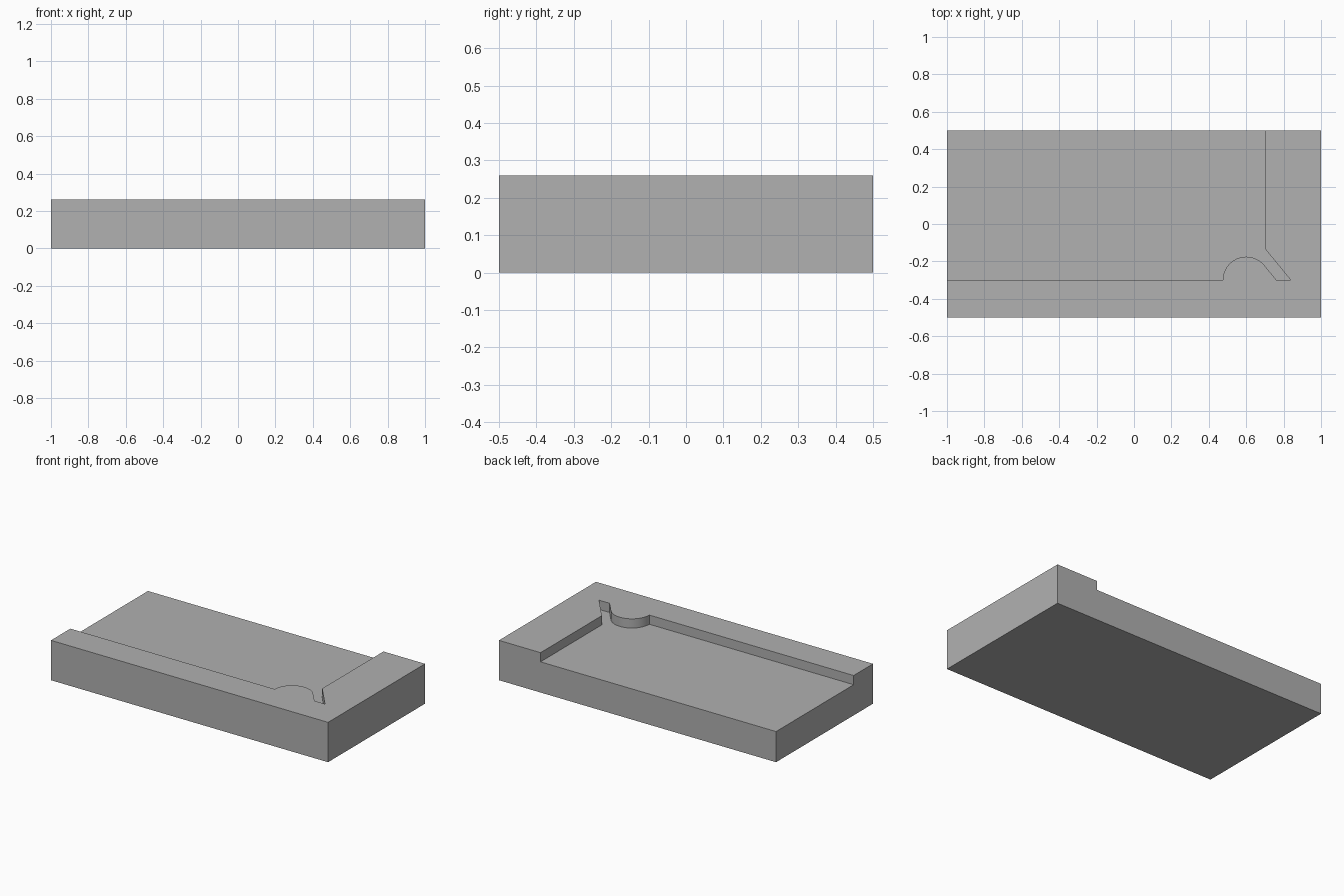
import bpy, bmesh
from math import cos, sin, radians

cube = bpy.data.objects.get("Cube")
if cube:
    bpy.data.objects.remove(cube, do_unlink=True)

HEIGHT, FLOOR = 0.26, 0.20

grey = bpy.data.materials.new("plain_grey")
grey.use_nodes = True
colour = (0.44, 0.44, 0.44, 1)
grey.diffuse_color = colour
grey.node_tree.nodes["Principled BSDF"].inputs["Base Color"].default_value = colour


def prism(name, outline, z0, z1):
    """Extrude a counter-clockwise outline from z0 up to z1."""
    bm = bmesh.new()
    face = bm.faces.new([bm.verts.new((x, y, z0)) for x, y in outline])
    top = bmesh.ops.extrude_face_region(bm, geom=[face])["geom"]
    moved = [v for v in top if isinstance(v, bmesh.types.BMVert)]
    bmesh.ops.translate(bm, verts=moved, vec=(0, 0, z1 - z0))
    bmesh.ops.recalc_face_normals(bm, faces=bm.faces)
    mesh = bpy.data.meshes.new(name)
    bm.to_mesh(mesh)
    bm.free()
    mesh.materials.append(grey)
    obj = bpy.data.objects.new(name, mesh)
    bpy.context.collection.objects.link(obj)
    return obj


# Solid block
block = prism("stepped_block", [(-1, -0.5), (1, -0.5), (1, 0.5), (-1, 0.5)], 0, HEIGHT)

# Recess outline: front wall, rounded boss, slanted relief slot, side wall
cx, cy, radius, slant = 0.6, -0.3, 0.125, radians(39.5)
steps = 32
arc = []
for i in range(steps + 1):
    a = radians(180) + (slant - radians(180)) * i / steps
    arc.append((cx + radius * cos(a), cy + radius * sin(a)))
slot = [(cx + radius / cos(slant), cy), (0.838, cy), (0.70, -0.132)]
outline = [(-1.2, cy)] + arc + slot + [(0.70, 0.7), (-1.2, 0.7)]
cutter = prism("recess_cutter", outline, FLOOR, HEIGHT + 0.2)
cutter.hide_render = True

# Cut the recess, then drop the helper
cut = block.modifiers.new("recess", "BOOLEAN")
cut.operation = "DIFFERENCE"
cut.solver = "EXACT"
cut.object = cutter
bpy.ops.object.select_all(action="DESELECT")
block.select_set(True)
bpy.context.view_layer.objects.active = block
bpy.ops.object.modifier_apply(modifier=cut.name)
bpy.data.objects.remove(cutter, do_unlink=True)

# Smooth only the rounded boss
bpy.ops.object.shade_smooth_by_angle(angle=radians(20))
